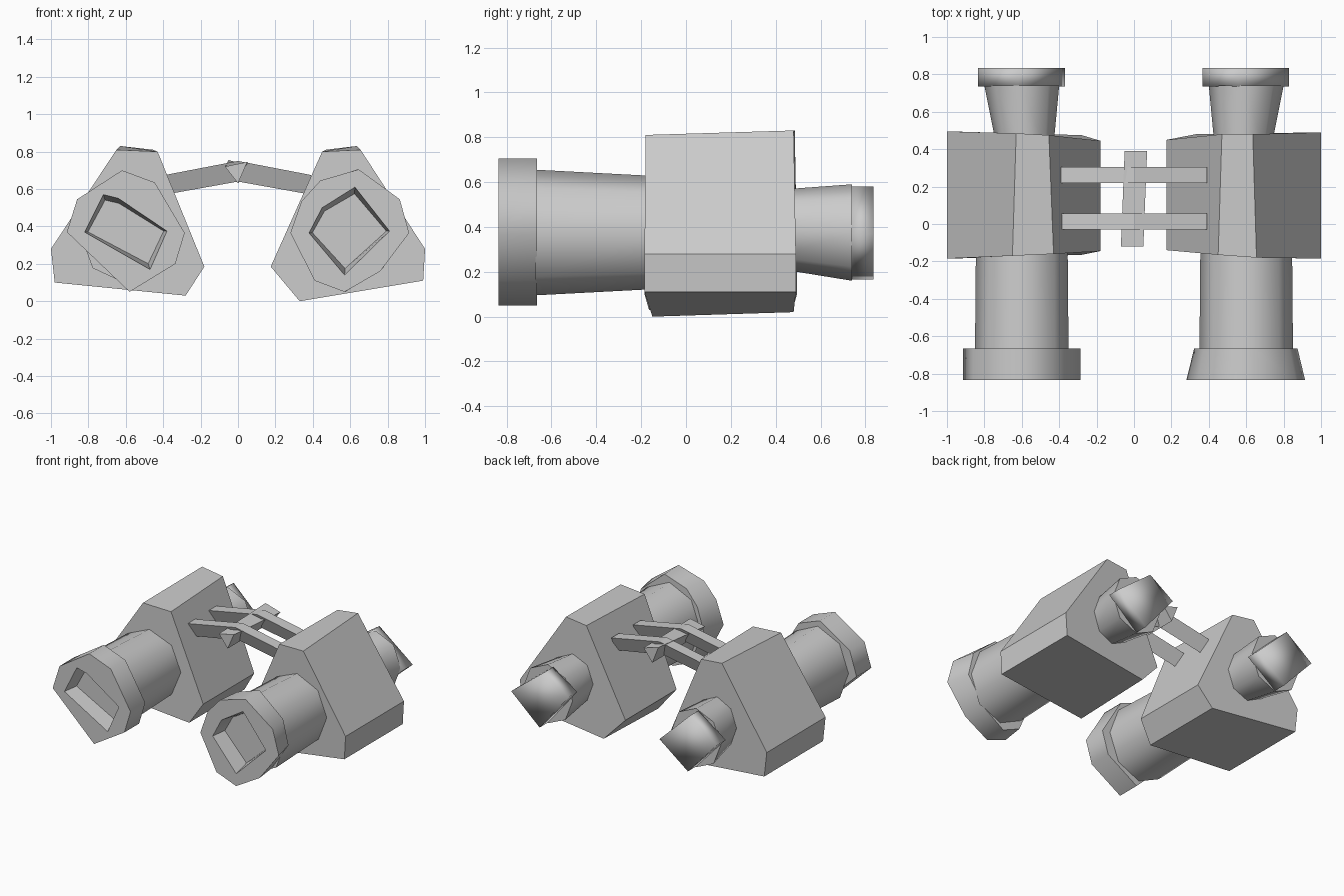
import bpy
import bmesh
from math import cos, sin, pi, radians

if "Cube" in bpy.data.objects:
    bpy.data.objects.remove(bpy.data.objects["Cube"])

grey = bpy.data.materials.new("plain_grey")
grey.use_nodes = True
color = (0.6, 0.6, 0.6, 1)
grey.diffuse_color = color
grey.node_tree.nodes["Principled BSDF"].inputs["Base Color"].default_value = color

MID = 0.375  # height of the tube axis


def ngon(cx, rx, rz, cz=MID, n=8):
    return [(cx + rx * cos(2 * pi * i / n), cz + rz * sin(2 * pi * i / n)) for i in range(n)]


def scaled(pts, cx, sx, sz):
    return [(cx + (x - cx) * sx, MID + (z - MID) * sz) for x, z in pts]


def at(y, pts):
    return [(x, y, z) for x, z in pts]


def finish(name, bm, smooth):
    bmesh.ops.recalc_face_normals(bm, faces=bm.faces)
    mesh = bpy.data.meshes.new(name)
    bm.to_mesh(mesh)
    bm.free()
    mesh.materials.append(grey)
    ob = bpy.data.objects.new(name, mesh)
    bpy.context.collection.objects.link(ob)
    if smooth:
        bpy.ops.object.select_all(action='DESELECT')
        ob.select_set(True)
        bpy.context.view_layer.objects.active = ob
        bpy.ops.object.shade_smooth_by_angle(angle=radians(smooth))


def skin(bm, a, b):
    for i in range(len(a)):
        j = (i + 1) % len(a)
        bm.faces.new((a[i], a[j], b[j], b[i]))


def loft(name, start, end, smooth=0):
    bm = bmesh.new()
    a, b = ([bm.verts.new(p) for p in loop] for loop in (start, end))
    skin(bm, a, b)
    bm.faces.new(a)
    bm.faces.new(b)
    finish(name, bm, smooth)


def lens_ring(name, cx, outer, hole, back_width):
    """Front rim with a recessed, tapering opening."""
    bm = bmesh.new()
    loops = [at(-0.665, scaled(outer, cx, back_width, 1)), at(-0.835, outer),
             at(-0.835, hole), at(-0.72, scaled(hole, cx, 0.92, 0.85))]
    back, front, rim, floor = ([bm.verts.new(p) for p in loop] for loop in loops)
    skin(bm, back, front)
    skin(bm, rim, floor)
    bm.faces.new(back)
    bm.faces.new(floor)
    edges = [bm.edges.get((l[i - 1], l[i])) for l in (front, rim) for i in range(len(l))]
    bmesh.ops.triangle_fill(bm, edges=edges, use_beauty=True)
    finish(name, bm, 65)


# Prism housings: front and back corner loops
left_front = [(0.45, -0.165, 0.8), (0.655, -0.18, 0.81), (1, -0.185, 0.28),
              (0.99, -0.185, 0.11), (0.33, -0.15, 0.0), (0.175, -0.14, 0.185)]
left_back = [(0.47, 0.48, 0.81), (0.635, 0.48, 0.83), (1, 0.49, 0.28),
             (0.99, 0.49, 0.11), (0.33, 0.48, 0.02), (0.175, 0.45, 0.185)]
right_front = [(-0.43, -0.16, 0.8), (-0.65, -0.17, 0.81), (-1, -0.185, 0.28),
               (-0.98, -0.185, 0.1), (-0.28, -0.165, 0.03), (-0.18, -0.145, 0.185)]
right_back = [(-0.455, 0.475, 0.81), (-0.63, 0.485, 0.83), (-1, 0.495, 0.28),
              (-0.98, 0.495, 0.1), (-0.28, 0.475, 0.03), (-0.18, 0.445, 0.185)]
loft("left_body", left_front, left_back)
loft("right_body", right_front, right_back)

# Barrels and eyepiece cones
for side, cx in (("left", 0.6), ("right", -0.6)):
    loft(side + "_barrel", at(-0.67, ngon(cx, 0.25, 0.28)), at(-0.1, ngon(cx, 0.245, 0.25)), 60)
    loft(side + "_eyepiece", at(0.4, ngon(cx * 0.97, 0.15, 0.175, 0.39)),
         at(0.74, ngon(cx, 0.2, 0.215)), 60)

# Objective rims
lens_ring("left_lens_ring", 0.6,
          [(0.645, 0.705), (0.865, 0.545), (0.915, 0.365), (0.76, 0.16), (0.57, 0.05),
           (0.41, 0.11), (0.28, 0.365), (0.34, 0.535), (0.44, 0.645)],
          [(0.625, 0.61), (0.81, 0.375), (0.57, 0.14), (0.38, 0.365), (0.45, 0.5)], 0.87)
lens_ring("right_lens_ring", -0.6,
          [(-0.86, 0.545), (-0.62, 0.7), (-0.445, 0.635), (-0.285, 0.365), (-0.335, 0.2),
           (-0.58, 0.05), (-0.915, 0.37)],
          [(-0.72, 0.57), (-0.64, 0.55), (-0.38, 0.375), (-0.47, 0.17), (-0.82, 0.37)], 1)

# Four-sided eyecups
left_cup = [(0.83, 0.37), (0.56, 0.58), (0.365, 0.45), (0.6, 0.165)]
right_cup = [(-0.835, 0.42), (-0.62, 0.58), (-0.37, 0.34), (-0.6, 0.165)]
for name, pts in (("left_eyecup", left_cup), ("right_eyecup", right_cup)):
    loft(name, at(0.735, pts), at(0.835, pts), 95)

# Three-sided bridge arms with a flat top, mirrored about the hinge
for label, y in (("front", -0.03), ("back", 0.22)):
    for side, s in (("left", 1), ("right", -1)):
        loft(f"{label}_{side}_arm",
             [(0, y, 0.75), (0, y + 0.085, 0.75), (0, y + 0.042, 0.64)],
             [(s * 0.39, y, 0.675), (s * 0.39, y + 0.085, 0.675), (s * 0.39, y + 0.042, 0.57)])

# Twisted three-sided hinge
loft("hinge", at(-0.12, [(-0.07, 0.72), (0.05, 0.745), (0, 0.63)]),
     at(0.39, [(-0.05, 0.755), (0.07, 0.72), (0, 0.63)]))
